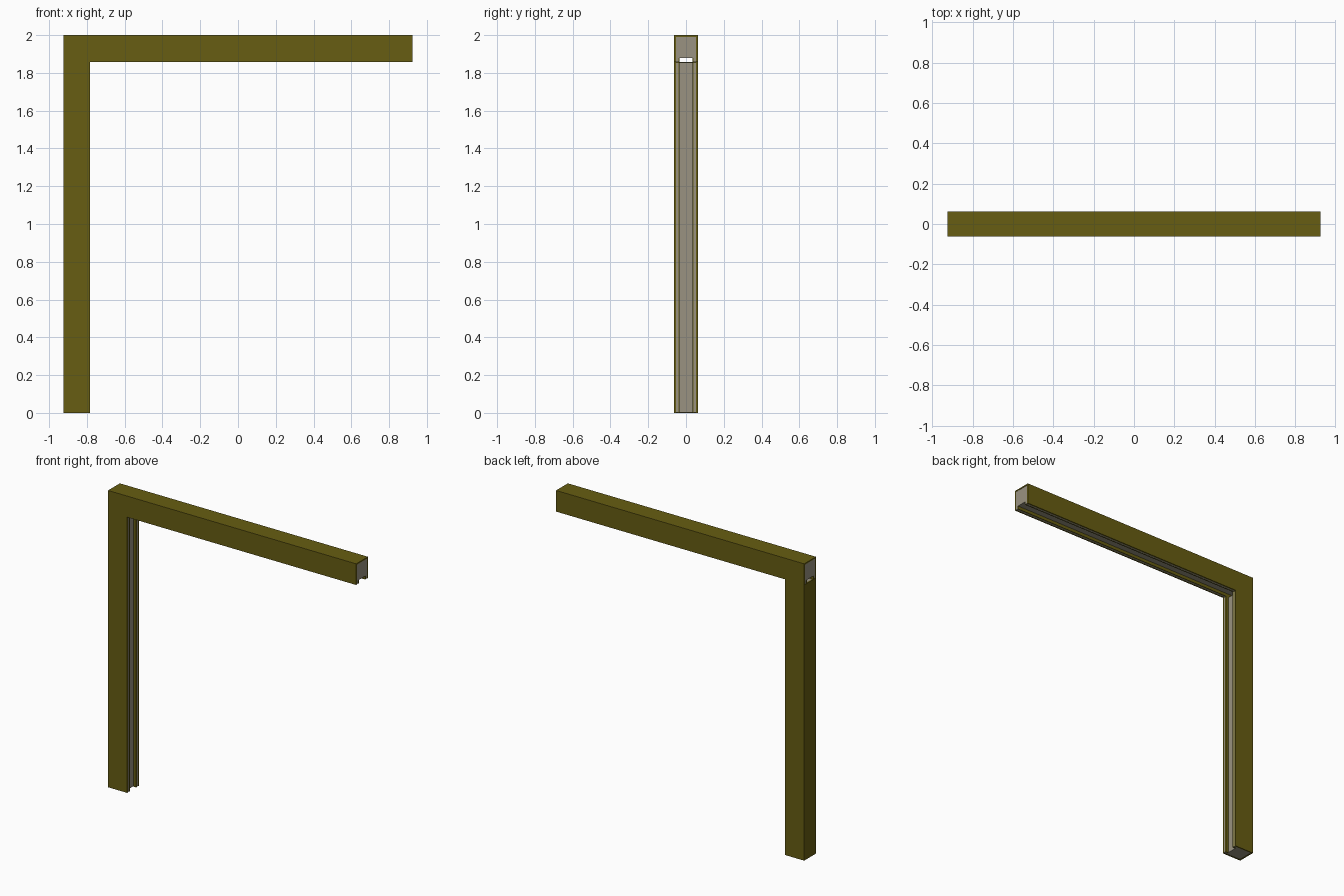
import bpy
import bmesh
from mathutils import Matrix, Vector

if "Cube" in bpy.data.objects:
    bpy.data.objects.remove(bpy.data.objects["Cube"])

W = 0.0625      # half width
D = 0.1425      # profile depth
G = 0.034       # groove half width
GD = 0.021      # groove depth
T = 0.009       # skin thickness
L = 0.006       # groove edge liner thickness
E = 0.001       # core set back from the skin


def material(name, color):
    m = bpy.data.materials.new(name)
    m.diffuse_color = color
    m.use_nodes = True
    m.node_tree.nodes["Principled BSDF"].inputs["Base Color"].default_value = m.diffuse_color
    return m


olive = material("olive_finish", (0.135, 0.11, 0.006, 1))
grey = material("grey_core", (0.32, 0.29, 0.22, 1))


def extrude(name, half, length, matrix, mat):
    """Mirror a half profile (side, height above the grooved face) and extrude it."""
    pts = half + [(-u, v) for u, v in reversed(half)]
    bm = bmesh.new()
    face = bm.faces.new([bm.verts.new((0, u, v)) for u, v in pts])
    new = bmesh.ops.extrude_face_region(bm, geom=[face])["geom"]
    bmesh.ops.translate(bm, vec=Vector((length, 0, 0)),
                        verts=[g for g in new if isinstance(g, bmesh.types.BMVert)])
    bmesh.ops.transform(bm, matrix=matrix, verts=bm.verts)
    bmesh.ops.recalc_face_normals(bm, faces=bm.faces)
    me = bpy.data.meshes.new(name)
    bm.to_mesh(me)
    bm.free()
    me.materials.append(mat)
    ob = bpy.data.objects.new(name, me)
    bpy.context.collection.objects.link(ob)


# Outer skin wraps three sides; the core fills it and carries the groove
skin = [(W - T, D - T), (W - T, 0), (W, 0), (W, D)]
core = [(G + L, E), (W - T, E), (W - T, D - T)]
core = [(G, GD + E), (G + L, GD + E)] + core
liner = [(G, GD), (G, 0), (G + L, 0), (G + L, GD + E)]


def rail(name, length, matrix):
    extrude(name + "_skin", skin, length, matrix, olive)
    inset = matrix @ Matrix.Translation((0.002, 0, 0))
    extrude(name + "_core", core, length - 0.004, inset, grey)
    # Thin olive edges on both sides of the groove
    for side, s in (("front", -1), ("back", 1)):
        bm = bmesh.new()
        size = Matrix.Diagonal((length, L, GD, 1))
        place = Matrix.Translation((length / 2, s * (G + L / 2), GD / 2))
        bmesh.ops.create_cube(bm, size=1, matrix=matrix @ place @ size)
        bmesh.ops.recalc_face_normals(bm, faces=bm.faces)
        me = bpy.data.meshes.new(name)
        bm.to_mesh(me)
        bm.free()
        me.materials.append(olive)
        ob = bpy.data.objects.new(f"{name}_groove_edge_{side}", me)
        bpy.context.collection.objects.link(ob)


# Top beam, groove facing down
rail("top_beam", 1.85, Matrix.Translation((-0.925, 0, 2 - D)))

# Side post under the beam, groove facing +x
turn = Matrix(((0, 0, -1, -0.925 + D), (0, 1, 0, 0), (1, 0, 0, 0), (0, 0, 0, 1)))
rail("side_post", 2 - D, turn)
